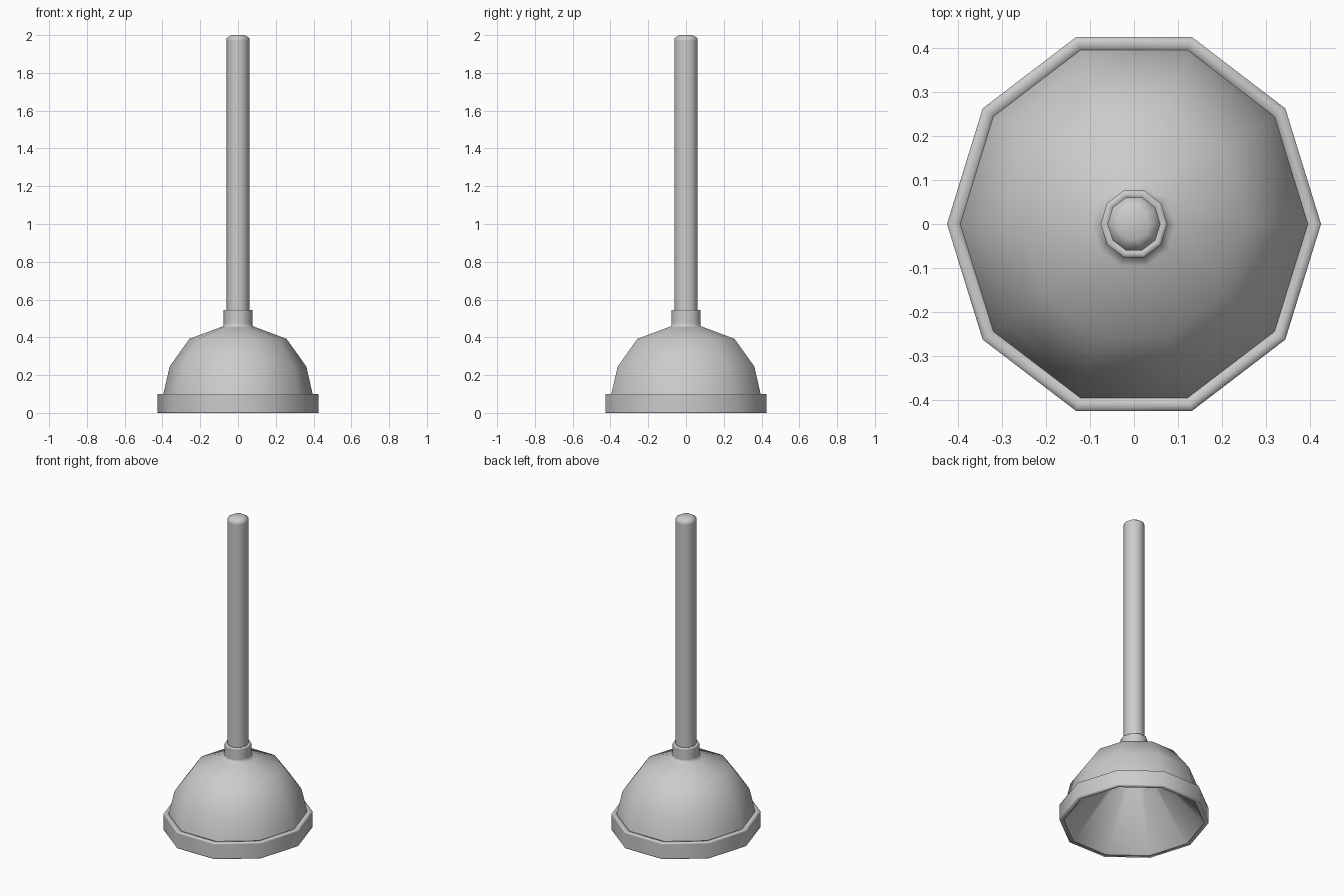
import bpy
import bmesh
import math

SIDES = 10
# Stretch the ten-sided ring so it is as deep as it is wide
DEPTH = 1 / math.sin(math.radians(72))

if "Cube" in bpy.data.objects:
    bpy.data.objects.remove(bpy.data.objects["Cube"], do_unlink=True)

grey = bpy.data.materials.new("light_grey")
grey.use_nodes = True
grey.diffuse_color = (0.6, 0.6, 0.6, 1)
grey.node_tree.nodes["Principled BSDF"].inputs["Base Color"].default_value = grey.diffuse_color


def lathe(name, profile):
    """Revolve (radius, height) points; an upward profile faces outward."""
    bm = bmesh.new()
    rings = []
    for r, z in profile:
        angles = [math.tau * i / SIDES for i in range(SIDES)]
        rings.append([bm.verts.new((r * math.cos(a), r * math.sin(a) * DEPTH, z))
                      for a in angles])
    for low, high in zip(rings, rings[1:]):
        for i in range(SIDES):
            j = (i + 1) % SIDES
            bm.faces.new((low[i], low[j], high[j], high[i]))
    # Points on the axis share one vertex
    bmesh.ops.remove_doubles(bm, verts=bm.verts, dist=0.0001)
    for face in bm.faces:
        face.smooth = True
    mesh = bpy.data.meshes.new(name)
    bm.to_mesh(mesh)
    bm.free()
    mesh.materials.append(grey)
    obj = bpy.data.objects.new(name, mesh)
    bpy.context.collection.objects.link(obj)


# Band around the mouth, with extra loops that keep its wall flat
lathe("rim", [(0.4, 0), (0.425, 0), (0.425, 0.006), (0.425, 0.094),
              (0.425, 0.1), (0.41, 0.1), (0.395, 0.1), (0.395, 0.09)])

# Hollow underside
lathe("cup_inside", [(0, 0.42), (0.06, 0.42), (0.06, 0.4), (0.4, 0)])

# Outer cup flowing up into the collar that holds the handle
lathe("cup", [(0.395, 0.1), (0.362, 0.245), (0.257, 0.392), (0.095, 0.453),
              (0.076, 0.46), (0.076, 0.475), (0.076, 0.538), (0.076, 0.545),
              (0.067, 0.545), (0.058, 0.545), (0.058, 0.53)])

# Handle with a softened tip
lathe("handle", [(0.06, 0.46), (0.06, 1.97), (0.06, 1.985), (0.035, 2.0), (0, 2.0)])
